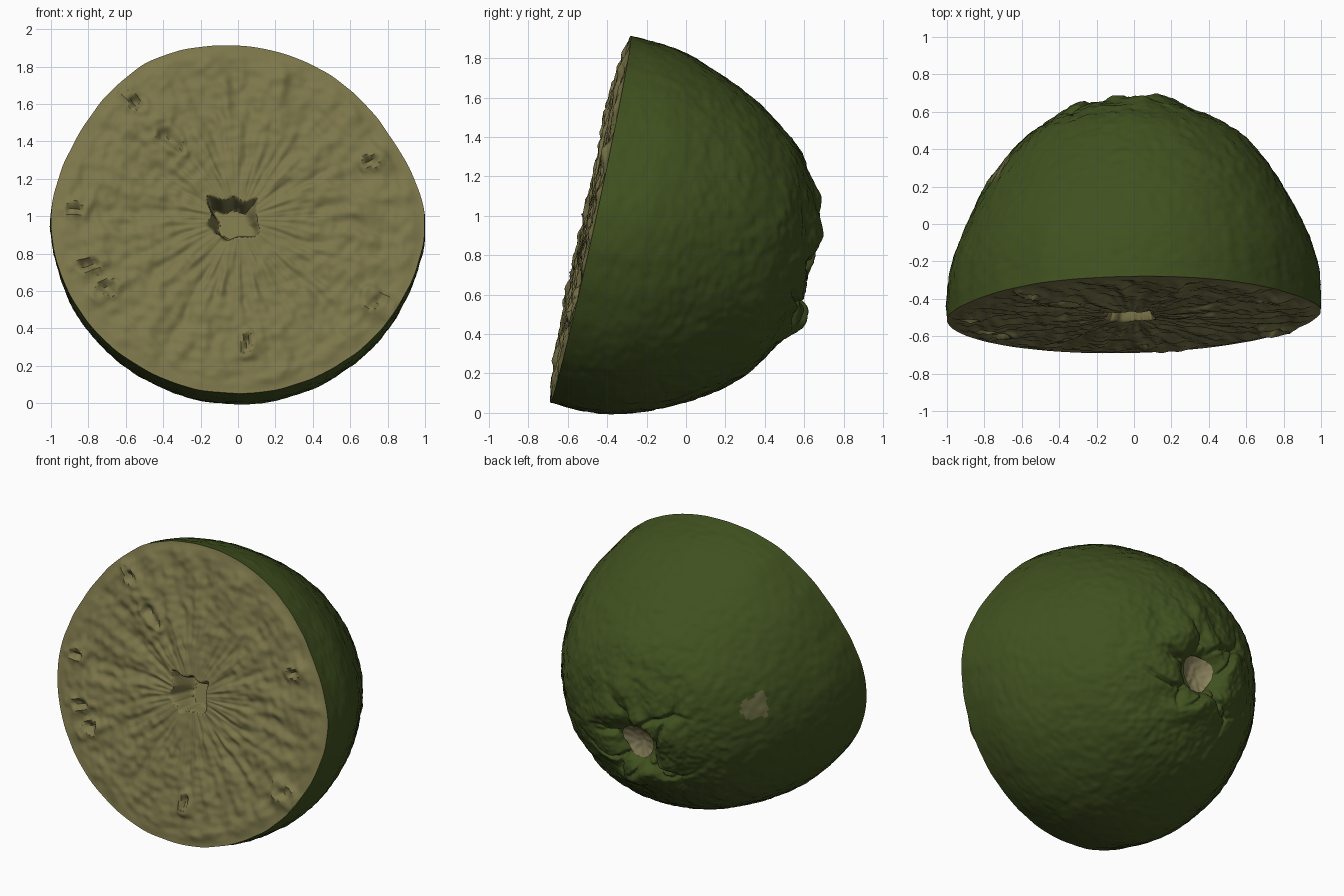
import bpy
import math
import random
from mathutils import Vector, noise

random.seed(4)
cube = bpy.data.objects.get("Cube")
if cube:
    bpy.data.objects.remove(cube)

SEG = 288
SLANT = 0.026  # the cut leans back slightly towards +x


def material(name, rgb):
    m = bpy.data.materials.new(name)
    m.use_nodes = True
    m.diffuse_color = (*rgb, 1)
    bsdf = m.node_tree.nodes["Principled BSDF"]
    bsdf.inputs["Base Color"].default_value = (*rgb, 1)
    bsdf.inputs["Roughness"].default_value = 0.8
    return m


green = material("green_rind", (0.052, 0.082, 0.014))
khaki = material("khaki_flesh", (0.203, 0.184, 0.069))
tan = material("tan_stem", (0.27, 0.235, 0.115))
scar = material("olive_scar", (0.14, 0.138, 0.055))


def smooth(a, b, t):
    t = min(1, max(0, (t - a) / (b - a)))
    return t * t * (3 - 2 * t)


def fuzz(x, y, z, scale):
    return noise.noise(Vector((x, y, z)) * scale)


def spline(points, t):
    """Catmull-Rom value along a short list, t from 0 to 1."""
    s = t * (len(points) - 1)
    i = min(int(s), len(points) - 2)
    a, b, c, d = (Vector(points[min(max(i + k, 0), len(points) - 1)]) for k in (-1, 0, 1, 2))
    f = s - i
    return b + 0.5 * f * (c - a + f * (2 * a - 5 * b + 4 * c - d + f * (3 * (b - c) + d - a)))


def to_world(x, u, v):
    """u runs up the tilted cut, v runs back from it."""
    return (x, -0.485 + 0.215 * u + 0.976 * v, 0.98 + 0.976 * u - 0.215 * v)


def polar_part(name, rows, point, mats, flip, pick=None):
    """Surface swept around the fruit axis; the last row closes to a pole."""
    verts = [to_world(*point(i / rows, 2 * math.pi * j / SEG))
             for i in range(rows) for j in range(SEG)]
    verts.append(to_world(*point(1, 0)))
    faces = []
    for i in range(rows):
        for j in range(SEG):
            a, b = i * SEG + j, i * SEG + (j + 1) % SEG
            f = (a, b, b + SEG, a + SEG) if i < rows - 1 else (a, b, len(verts) - 1)
            faces.append(f[::-1] if flip else f)
    mesh = bpy.data.meshes.new(name)
    mesh.from_pydata(verts, [], faces)
    for m in mats:
        mesh.materials.append(m)
    if pick:
        for p in mesh.polygons:
            p.material_index = pick(p.center)
    obj = bpy.data.objects.new(name, mesh)
    bpy.context.collection.objects.link(obj)
    bpy.ops.object.select_all(action="DESELECT")
    obj.select_set(True)
    bpy.context.view_layer.objects.active = obj
    bpy.ops.object.shade_smooth_by_angle(angle=math.radians(50))


# Uneven outline of the cut, every 30 degrees from +x
OUTLINE = [0.998, 0.935, 0.938, 0.955, 0.985, 0.968, 1.0, 0.985, 0.96, 0.95, 0.955, 0.975]


def rim(a):
    loop = OUTLINE[-2:] + OUTLINE + OUTLINE[:3]
    t = (a / math.tau * 12 + 2) / (len(loop) - 1)
    wobble = 0.005 * fuzz(math.cos(a), math.sin(a), 0, 7)
    return spline([(r, 0) for r in loop], t)[0] + wobble


# Rind: rounded dome, puckered collar, recessed stem
PROFILE = [(1, 0), (1, 0.14), (0.985, 0.28), (0.935, 0.44), (0.87, 0.585), (0.775, 0.75),
           (0.635, 0.93), (0.50, 1.025), (0.39, 1.075), (0.30, 1.115), (0.22, 1.135),
           (0.165, 1.12), (0.125, 1.075), (0.10, 1.045), (0, 1.035)]
GROOVES = [k * math.tau / 11 + random.uniform(-0.2, 0.2) for k in range(11)]
LENGTHS = [random.uniform(0.3, 0.6) for g in GROOVES]
LOBES = [(-0.06, 0.22), (0.13, 0.21), (-0.05, -0.16), (0.0, -0.28), (0.05, 0.38)]


def rind_point(t, a):
    r, v = spline(PROFILE, t)
    fade = smooth(0, 0.9, v)
    size = r * (rim(a) * (1 - fade) + (0.96 + 0.018 * math.cos(a) ** 2) * fade)
    x, u = size * math.cos(a), size * math.sin(a)
    # Pitted skin
    skin = smooth(0, 0.08, v) * smooth(0.05, 0.2, r)
    bump = 0.006 * fuzz(x, u, v, 16) + 0.006 * fuzz(x, u, v, 30) + 0.010 * fuzz(x, u, v, 3.5)
    # Lobes and grooves round the stem
    inner = smooth(0.09, 0.19, r)
    collar = (1 - smooth(0.27, 0.55, r)) * inner
    bump += collar * (0.012 + 0.035 * fuzz(x, u, v, 6))
    for lx, lu in LOBES:
        bump += 0.024 * inner * math.exp(-((x - lx) ** 2 + (u - lu) ** 2) / 0.005)
    for g, reach in zip(GROOVES, LENGTHS):
        bend = a - g - 0.35 * math.sin(r * 9 + g * 5)
        d = abs(math.remainder(bend, math.tau)) * max(r, 0.05)
        cut = math.exp(-(d / 0.02) ** 2) * (1 - smooth(reach * 0.5, reach, r))
        bump -= 0.036 * cut * inner
    bump *= skin
    grow = 1 + bump * 0.6
    shift = 1 - smooth(0.1, 0.6, r)
    sag = 0.012 * math.sin(math.pi * min(v, 1.1) / 1.1)
    v += bump * smooth(0, 0.8, v) + SLANT * x * (1 - fade)
    return x * grow - 0.04 * shift, u * grow - 0.03 * shift - sag, v


def rind_colour(c):
    spot = (c - Vector((-0.74, 0.28, 1.03))).length
    return 1 if spot + 0.07 * fuzz(*c, 11) < 0.085 else 0


polar_part("rind", 170, rind_point, [green, scar], True, rind_colour)


# Stem button: small shallow cup in the collar
def button_point(t, a):
    r = 0.115 * (1 - t) * (1 + 0.08 * math.sin(3 * a))
    x, u = r * math.cos(a), r * math.sin(a)
    v = 1.05 + 0.025 * (r / 0.1) ** 2 + 0.006 * fuzz(x, u, 0, 30)
    return x - 0.04, u - 0.035, v


polar_part("stem_button", 8, button_point, [tan], True)

# Flesh: radial fibres, torn pits with raised lips, hollow core
PITS = [(-0.38, 0.45, 1.3), (-0.55, 0.64, 0.9), (0.75, -0.45, 1.2), (-0.87, 0.05, 0.8),
        (0.70, 0.32, 0.8), (-0.70, -0.38, 1.0), (0.05, -0.67, 0.8), (-0.80, -0.25, 0.9)]


def flesh_point(t, a):
    q = (1 - t) ** 0.9
    r = q * rim(a)
    x, u = r * math.cos(a), r * math.sin(a)
    ca, sa = math.cos(a), math.sin(a)
    body = (1 - smooth(0.9, 1.0, q)) * smooth(0.05, 0.4, q)
    swirl = Vector((ca * 5, sa * 5, r * 2.2))
    fibre = 0.016 * noise.noise(swirl) + 0.016 * noise.noise(swirl * 2.3)
    fibre += 0.010 * fuzz(x, u, 2, 20) + 0.012 * fuzz(x, u, 5, 7)
    v = SLANT * x - 0.012 * (1 - smooth(0.9, 1.0, q)) - fibre * body
    for px, pu, wide in PITS:
        # Pits stretched along the fibres
        dx, du = x - px, u - pu
        along, across = dx * ca + du * sa, du * ca - dx * sa
        d = math.hypot(along * 0.7, across * 1.3) / wide + 0.035 * fuzz(x, u, 1, 18)
        v += 0.028 * math.exp(-(d / 0.03) ** 2) - 0.016 * math.exp(-((d - 0.055) / 0.025) ** 2)
    # Squarish ragged hollow in the middle
    hx, hu = x + 0.02, u - 0.01
    edge = max(abs(hx), abs(hu) * 1.2) + 0.06 * fuzz(x, u, 3, 11)
    v += (0.15 - 0.5 * (hx - 0.6 * hu)) * (1 - smooth(0.075, 0.13, edge))
    return x, u, v


polar_part("flesh", 110, flesh_point, [khaki], False)
